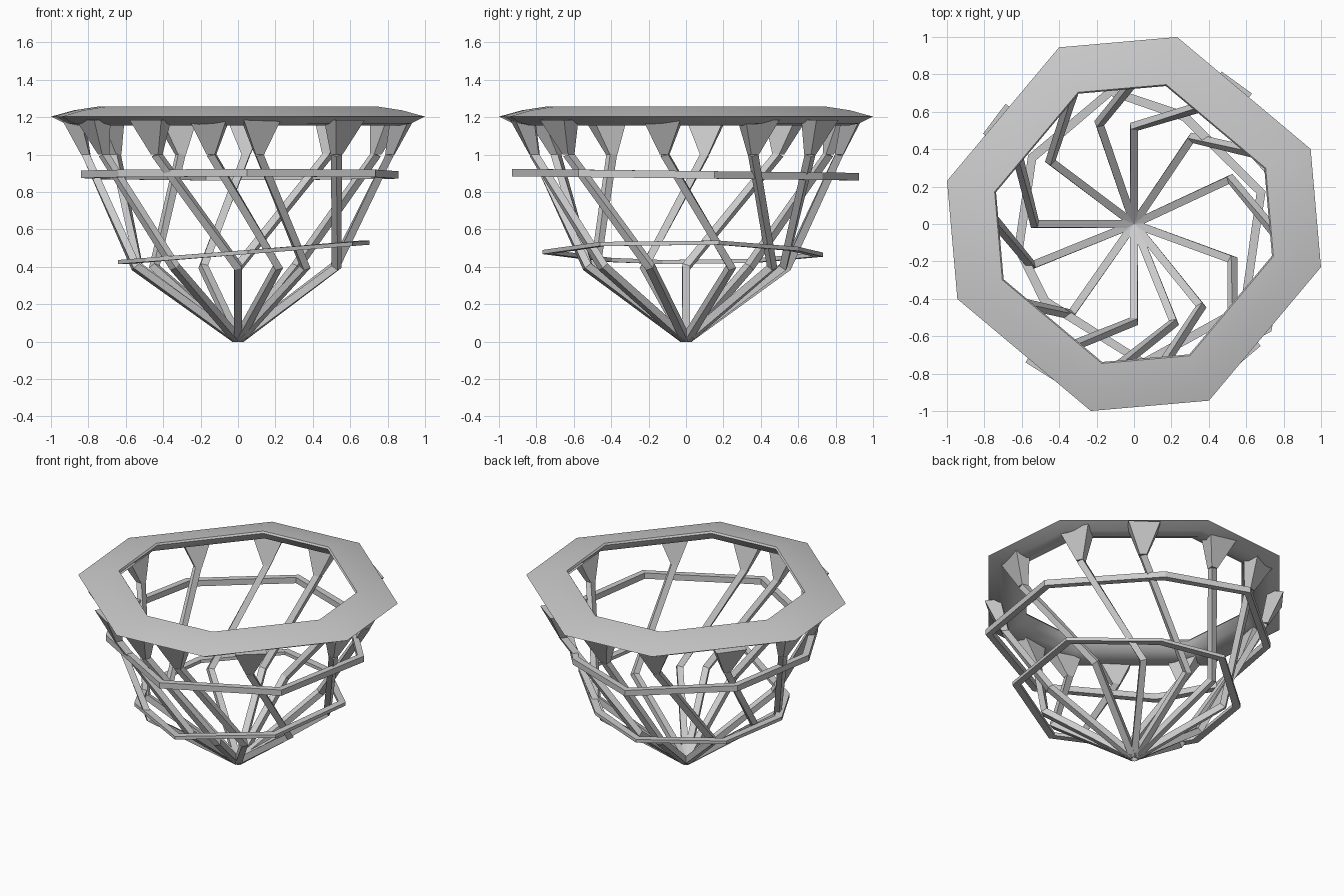
import bpy, bmesh
from math import sin, cos, radians
from mathutils import Vector

if "Cube" in bpy.data.objects:
    bpy.data.objects.remove(bpy.data.objects["Cube"])


def polar(angle, r, z):
    a = radians(angle)
    return Vector((r * cos(a), r * sin(a), z))


def loft(name, sections, closed):
    """Skin a list of equal-sized point loops; closed joins last to first."""
    bm = bmesh.new()
    rows = [[bm.verts.new(p) for p in s] for s in sections]
    n, k = len(rows), len(rows[0])
    for i in range(n if closed else n - 1):
        a, b = rows[i], rows[(i + 1) % n]
        for j in range(k):
            bm.faces.new((a[j], a[(j + 1) % k], b[(j + 1) % k], b[j]))
    if not closed:
        bm.faces.new(rows[0])
        bm.faces.new(rows[-1])
    bmesh.ops.recalc_face_normals(bm, faces=bm.faces)
    mesh = bpy.data.meshes.new(name)
    bm.to_mesh(mesh)
    bm.free()
    ob = bpy.data.objects.new(name, mesh)
    bpy.context.collection.objects.link(ob)
    return ob


def rect(c, u, v, w, h):
    return [c + u * (sx * w / 2) + v * (sy * h / 2)
            for sx, sy in ((-1, -1), (1, -1), (1, 1), (-1, 1))]


# Rim: eight-sided ring, sloped top and overhanging underside
rim_angles = (23, 77, 113, 167, 203, 257, 293, 347)
rim_profile = ((1.026, 1.203), (0.90, 1.237), (0.765, 1.257),
               (0.757, 1.245), (0.80, 1.19), (0.89, 1.155), (0.95, 1.167))
rim = loft("rim", [[polar(a, r, z) for r, z in rim_profile] for a in rim_angles], True)
bpy.context.view_layer.objects.active = rim
rim.select_set(True)
bpy.ops.object.shade_smooth_by_angle(angle=radians(55))
rim.select_set(False)


# Two slightly tilted hoops, irregular octagons
def hoop(name, corners, height, w, h):
    up = Vector((0, 0, 1))
    sections = []
    for a, r in corners:
        p = polar(a, r, 0)
        p.z = height(p)
        sections.append(rect(p, polar(a, 1, 0), up, w, h))
    loft(name, sections, True)


hoop("upper_hoop", ((10, .85), (64, .79), (101, .92), (147, .84), (190, .83),
                    (220, .81), (273, .91), (322, .91)),
     lambda p: 0.893 - 0.012 * p.y, 0.045, 0.04)
hoop("lower_hoop", ((14, .70), (65, .635), (100, .72), (147, .65), (192, .63),
                    (221, .63), (274, .745), (323, .74)),
     lambda p: 0.475 + 0.08 * p.x, 0.05, 0.022)

# Twisted spokes: (knee angle, knee radius, shoulder angle)
spokes = ((90, .52, 54), (109, .57, 87), (143, .56, 112), (180, .53, 143),
          (202, .59, 173), (235, .59, 209), (270, .52, 238), (292, .57, 260),
          (309, .57, 278), (340, .56, 310), (25, .57, 352), (56, .555, 26))
for i, (ka, kr, sa) in enumerate(spokes):
    pts = [polar(ka, 0.01, 0.015), polar(ka, kr, 0.40), polar(sa, 0.82, 1.0)]
    d = [(pts[1] - pts[0]).normalized(), (pts[2] - pts[1]).normalized(), Vector((0, 0, 1))]
    tangents = [d[0], (d[0] + d[1]).normalized(), (d[1] + d[2]).normalized()]
    refs = [Vector((0, 0, -1)), polar(ka, 1, -0.5), polar(sa, 1, 0)]
    sections = []
    for p, t, ref in zip(pts, tangents, refs):
        side = t.cross(ref).normalized()
        sections.append(rect(p, side, side.cross(t), 0.042, 0.042))
    loft(f"spoke_{i + 1}", sections, False)
    # Flared bracket joining the spoke to the rim
    out, side = polar(sa, 1, 0), polar(sa + 90, 1, 0)
    loft(f"bracket_{i + 1}", [rect(pts[2], side, -out, 0.045, 0.045),
                              rect(polar(sa, 0.885, 1.185), side, -out, 0.20, 0.10)], False)
